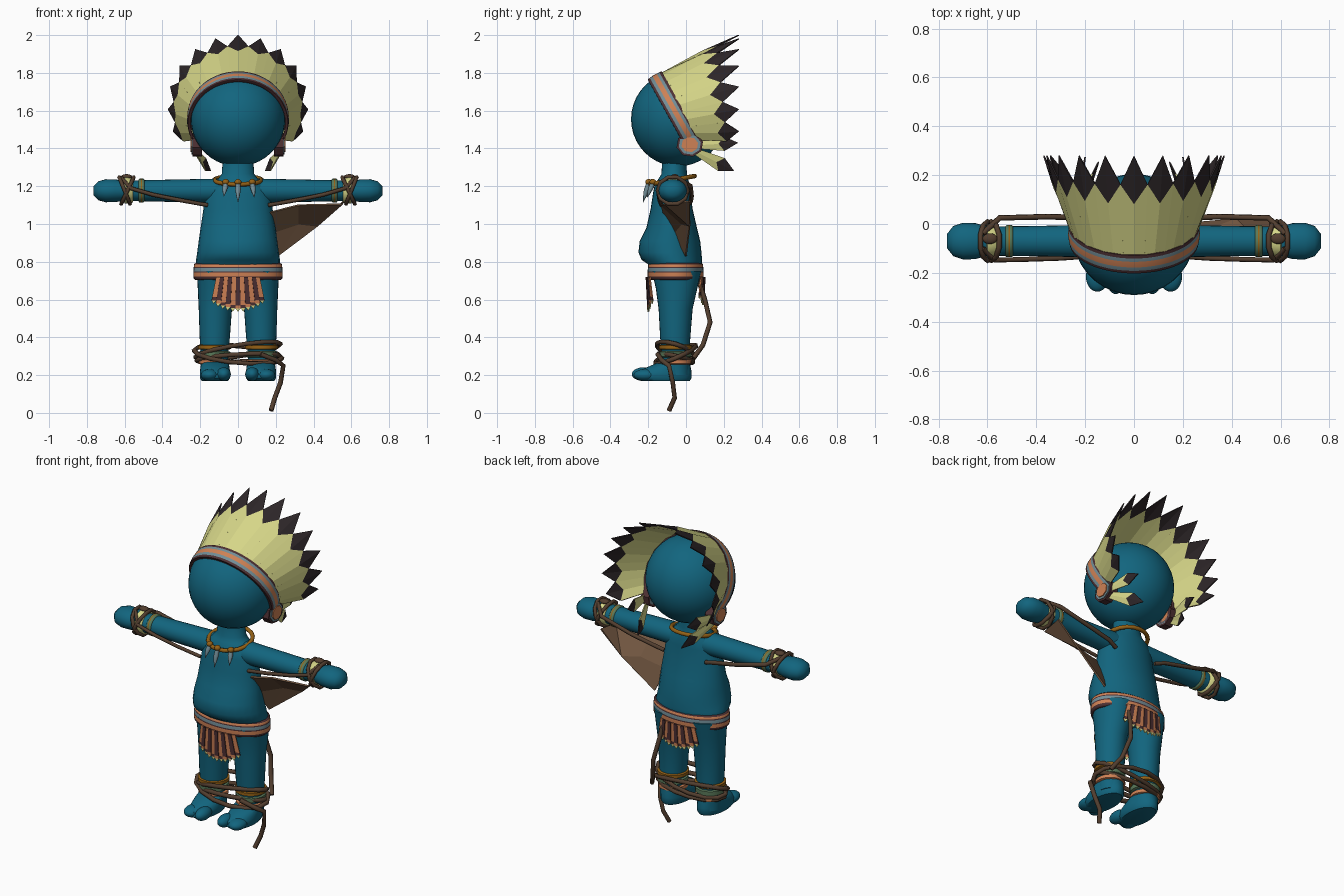
import bpy, math
from mathutils import Vector as V

if "Cube" in bpy.data.objects:
    bpy.data.objects.remove(bpy.data.objects["Cube"])

def mat(name, *c):
    m = bpy.data.materials.new(name)
    m.diffuse_color = (*c, 1)
    m.use_nodes = True
    m.node_tree.nodes["Principled BSDF"].inputs["Base Color"].default_value = m.diffuse_color
    return m

TEAL = mat("teal skin", 0.006, 0.13, 0.21)
PALE = mat("pale feather", 0.68, 0.68, 0.25)
DARK = mat("dark tip", 0.026, 0.019, 0.021)
ORANGE = mat("orange trim", 0.62, 0.22, 0.09)
GREY = mat("blue grey", 0.17, 0.27, 0.31)
MAROON = mat("maroon edge", 0.075, 0.03, 0.033)
ROPE = mat("rope brown", 0.085, 0.048, 0.028)
GOLD = mat("mustard", 0.30, 0.12, 0.008)
GREEN = mat("sage green", 0.10, 0.19, 0.10)
CLOTH = mat("cloth brown", 0.16, 0.09, 0.05)
COS, SIN, TAU = math.cos, math.sin, math.tau

def mesh(name, verts, faces, mats, idx=None, smooth=False, solid=0):
    me = bpy.data.meshes.new(name)
    me.from_pydata([tuple(v) for v in verts], [], faces)
    for m in mats:
        me.materials.append(m)
    if idx:
        for p, i in zip(me.polygons, idx):
            p.material_index = i
    ob = bpy.data.objects.new(name, me)
    bpy.context.collection.objects.link(ob)
    bpy.ops.object.select_all(action='DESELECT')
    ob.select_set(True)
    bpy.context.view_layer.objects.active = ob
    bpy.ops.object.mode_set(mode='EDIT')
    bpy.ops.mesh.select_all(action='SELECT')
    bpy.ops.mesh.normals_make_consistent(inside=False)
    bpy.ops.object.mode_set(mode='OBJECT')
    if smooth:
        bpy.ops.object.shade_smooth_by_angle(angle=math.radians(50))
    if solid:
        s = ob.modifiers.new("thickness", 'SOLIDIFY')
        s.thickness, s.offset = solid, 0
    return ob

def loft(name, rings, mats, idx=None, caps=True, closed=True, smooth=True, solid=0):
    """Skin a list of point rings; idx gives a material slot for each row."""
    n = len(rings[0])
    faces, fi = [], []
    for r in range(len(rings) - 1):
        for i in range(n if closed else n - 1):
            j = (i + 1) % n
            faces.append((r*n + i, r*n + j, r*n + n + j, r*n + n + i))
            fi.append(idx[r] if idx else 0)
    if caps:
        faces += [tuple(range(n)), tuple(range((len(rings) - 1)*n, len(rings)*n))]
        fi += [fi[0], fi[-1]]
    return mesh(name, [p for r in rings for p in r], faces, mats, fi, smooth, solid)

def ring_z(cx, cy, z, rx, ry, n=28):
    return [(cx + rx*COS(TAU*i/n), cy + ry*SIN(TAU*i/n), z) for i in range(n)]

def ring_x(x, cy, cz, ry, rz, n=24):
    return [(x, cy + ry*COS(TAU*i/n), cz + rz*SIN(TAU*i/n)) for i in range(n)]

def tube(name, pts, r, m, cyclic=False, res=1):
    cu = bpy.data.curves.new(name, 'CURVE')
    cu.dimensions, cu.bevel_depth, cu.bevel_resolution, cu.use_fill_caps = '3D', r, res, True
    sp = cu.splines.new('POLY')
    sp.points.add(len(pts) - 1)
    for p, c in zip(sp.points, pts):
        p.co = (*c, 1)
    sp.use_cyclic_u = cyclic
    cu.materials.append(m)
    ob = bpy.data.objects.new(name, cu)
    bpy.context.collection.objects.link(ob)
    bpy.ops.object.select_all(action='DESELECT')
    ob.select_set(True)
    bpy.context.view_layer.objects.active = ob
    bpy.ops.object.convert(target='MESH')

def ball(name, c, s, m):
    rings = [ring_z(c[0], c[1], c[2] - s[2]*COS(math.pi*k/20), s[0]*SIN(math.pi*k/20),
                    s[1]*SIN(math.pi*k/20), 36) for k in range(1, 20)]
    return loft(name, rings, [m])

# head and torso
ball("head", (0, -0.043, 1.555), (0.25, 0.248, 0.25), TEAL)
torso = [(0.66, 0.13, -0.12, 0.03), (0.7, 0.2, -0.17, 0.065), (0.78, 0.222, -0.19, 0.085),
         (0.81, 0.222, -0.235, 0.085), (0.85, 0.216, -0.252, 0.082), (0.91, 0.208, -0.245, 0.075),
         (0.98, 0.198, -0.21, 0.058), (1.08, 0.183, -0.187, 0.035), (1.16, 0.172, -0.175, 0.025),
         (1.21, 0.15, -0.165, 0.02), (1.24, 0.105, -0.145, 0.01), (1.265, 0.086, -0.13, 0.005),
         (1.35, 0.08, -0.125, 0.0)]
loft("torso", [ring_z(0, (a + b)/2, z, w, (b - a)/2) for z, w, a, b in torso], [TEAL])

# arms, hands, legs, feet and their bands
for s, side in ((1, "left"), (-1, "right")):
    arm = [(0.08, 0.07, 0.065), (0.2, 0.066, 0.062), (0.4, 0.062, 0.058), (0.58, 0.06, 0.054),
           (0.61, 0.062, 0.054), (0.65, 0.074, 0.06), (0.7, 0.075, 0.061), (0.74, 0.062, 0.05),
           (0.765, 0.03, 0.025)]
    loft(side + "_arm", [ring_x(s*x, -0.07, 1.176, a, b) for x, a, b in arm], [TEAL])
    loft(side + "_cuff", [ring_x(s*x, -0.07, 1.178, r, r) for x, r in
         ((0.555, 0.06), (0.56, 0.066), (0.6, 0.07), (0.604, 0.06))], [PALE])
    loft(side + "_arm_band", [ring_x(s*x, -0.07, 1.177, r, r - 0.003) for x, r in
         ((0.495, 0.06), (0.5, 0.066), (0.508, 0.066), (0.514, 0.066), (0.522, 0.066),
          (0.527, 0.06))], [GREEN, GOLD], [0, 0, 1, 0, 0])
    leg = [(0.2, 0.125, -0.05, 0.07, 0.07), (0.3, 0.125, -0.055, 0.072, 0.073),
           (0.4, 0.123, -0.057, 0.08, 0.08), (0.55, 0.12, -0.055, 0.088, 0.09),
           (0.66, 0.113, -0.05, 0.1, 0.11), (0.75, 0.11, -0.05, 0.108, 0.13)]
    loft(side + "_leg", [ring_z(s*cx, cy, z, a, b) for z, cx, cy, a, b in leg], [TEAL])
    foot = [(0.17, 0.07, -0.24, 0.02), (0.185, 0.08, -0.26, 0.03), (0.215, 0.08, -0.255, 0.03),
            (0.24, 0.077, -0.21, 0.025), (0.27, 0.072, -0.14, 0.02)]
    loft(side + "_foot", [ring_z(s*0.122, (a + b)/2, z, w, (b - a)/2) for z, w, a, b in foot], [TEAL])
    ball(side + "_big_toe", (s*0.075, -0.225, 0.205), (0.037, 0.062, 0.036), TEAL)
    ball(side + "_small_toes", (s*0.15, -0.215, 0.2), (0.047, 0.062, 0.032), TEAL)
    for nm, z, r, h, m in (("upper", 0.348, 0.088, 0.013, GOLD), ("middle", 0.31, 0.084, 0.018, GREEN),
                           ("lower", 0.27, 0.083, 0.014, ORANGE)):
        loft(f"{side}_{nm}_anklet", [ring_z(s*0.125, -0.055, z + dz*h, r + dr, r + dr) for dz, dr in
             ((-1, -0.012), (-0.7, 0), (0.7, 0), (1, -0.012))], [m])

    # ropes around the wrist and along the arm
    for k, (x0, tilt) in enumerate(((0.6, 0.03), (0.585, -0.035))):
        tube(f"{side}_wrist_rope_{k}", [(s*(x0 + tilt*SIN(TAU*i/10)), -0.07 + 0.08*COS(TAU*i/10),
             1.177 + 0.074*SIN(TAU*i/10)) for i in range(10)], 0.011, ROPE, True)
    ball(side + "_wrist_knot", (s*0.59, -0.06, 1.25), (0.03, 0.022, 0.014), ROPE)
    tube(side + "_front_arm_rope", [(s*0.62, -0.1, 1.245), (s*0.57, -0.148, 1.19), (s*0.45, -0.145, 1.155),
         (s*0.3, -0.14, 1.125), (s*0.16, -0.13, 1.1)], 0.011, ROPE)
    tube(side + "_back_arm_rope", [(s*0.62, -0.04, 1.24), (s*0.55, 0.025, 1.2), (s*0.35, 0.03, 1.15),
         (s*0.2, 0.025, 1.12), (s*0.14, 0.01, 1.1)], 0.012, ROPE)

# hanging cloth below one arm
mesh("hanging_cloth", [(0.16, -0.12, 1.06), (0.32, -0.13, 1.1), (0.55, -0.11, 1.105), (0.56, 0.02, 1.12),
     (0.42, 0.02, 0.99), (0.21, 0.0, 0.83), (0.17, -0.06, 0.95), (0.32, -0.02, 1.0)],
     [(0, 1, 7, 6), (1, 2, 4, 7), (2, 3, 4), (7, 4, 5), (6, 7, 5)], [CLOTH], solid=0.01)

# belt with stripes
rows = ((0.705, 0.222), (0.712, 0.232), (0.722, 0.233), (0.742, 0.233), (0.749, 0.233),
        (0.767, 0.232), (0.773, 0.231), (0.785, 0.23), (0.792, 0.222))
loft("belt", [ring_z(0, -0.055, z, w, w - 0.088, 40) for z, w in rows],
     [MAROON, ORANGE, GREY], [0, 0, 1, 0, 2, 0, 1, 0], caps=False, solid=0.006)

# fringed loincloth, front and back
for nm, sy, drop in (("front", -1, 0.185), ("back", 1, 0.15)):
    vs, fs, mi, n = [], [], [], 11
    for k in range(n):
        u0, u1 = 2*k/n - 1, 2*(k + 1)/n - 1
        um = (u0 + u1)/2
        zb = 0.72 - drop*(1 - 0.28*um*um)
        def pt(u, z):
            x = u*(0.115 + 0.035*(0.72 - z)/0.18)
            return (x, -0.055 + sy*(0.152*math.sqrt(1 - (x/0.25)**2) + 0.004*(k % 2) - 0.05*(0.72 - z)), z)
        b = len(vs)
        vs += [pt(u0, 0.72), pt(u1, 0.72), pt(u1, zb + 0.035), pt(u0, zb + 0.035),
               pt(u1, zb + 0.018), pt(u0, zb + 0.018), pt(um, zb)]
        fs += [(b, b + 1, b + 2, b + 3), (b + 3, b + 2, b + 4, b + 5), (b + 5, b + 4, b + 6)]
        mi += [k % 2, 1 - k % 2, 2]
    mesh(nm + "_loincloth", vs, fs, [ORANGE, MAROON, PALE], mi, solid=0.006)

# necklace with three teeth
tube("necklace", [(0.125*COS(TAU*i/20), -0.072 + 0.118*SIN(TAU*i/20), 1.232 + 0.022*SIN(TAU*i/20))
     for i in range(20)], 0.012, GOLD, True, 2)
for i, (x, y, l) in enumerate(((-0.065, -0.178, 0.075), (0, -0.197, 0.105), (0.075, -0.175, 0.08))):
    ball(f"bead_{i}", (x, y, 1.222), (0.018, 0.018, 0.016), GOLD)
    loft(f"tooth_{i}", [ring_z(x*(1 + 0.15*t), y - 0.03*t, 1.22 - l*t, r, r, 8) for t, r in
         ((0, 0.012), (0.35, 0.015), (0.7, 0.009), (1, 0.001))], [GREY])

# headdress frame: tilted plane through the head
C, N, U, X = V((0, -0.035, 1.555)), V((0, 0.873, 0.488)), V((0, -0.488, 0.873)), V((1, 0, 0))
def on_band(a, r, h):
    return C + X*(r*SIN(a)) + U*(r*COS(a)) + N*h
def on_fan(a, t):
    rim = V((0.37*SIN(a), 0.28, 1.63 + 0.37*COS(a)))
    return on_band(a, 0.262, 0.025).lerp(rim, t)

arc = [math.radians(-126 + 252*i/40) for i in range(41)]
prof = ((0.25, -0.042), (0.263, -0.042), (0.265, -0.03), (0.267, -0.013), (0.267, 0.013),
        (0.266, 0.028), (0.265, 0.04), (0.25, 0.04))
loft("headband", [[on_band(a, r, h) for a in arc] for r, h in prof], [MAROON, GREY, ORANGE],
     [0, 0, 1, 2, 1, 0, 0], caps=False, closed=False, solid=0.005)

# fan of feathers, pale vane with dark diamond tip
def feather(name, bl, br, sr, tip, sl, mid):
    mesh(name, [bl, br, sr, tip, sl, mid, (bl + br)/2],
         [(0, 6, 5, 4), (6, 1, 2, 5), (4, 5, 3), (5, 2, 3)], [PALE, DARK], [0, 0, 1, 1], solid=0.006)

step = math.radians(18.7)
for i in range(-6, 7):
    a, h = i*step, step/2
    out = X*SIN(a) + U*COS(a)
    feather(f"crown_feather_{i + 6}", on_fan(a - h, 0), on_fan(a + h, 0), on_fan(a + h, 0.72),
            on_fan(a, 1), on_fan(a - h, 0.72), on_fan(a, 0.54) + out*0.008)
for i in range(14):
    a = (i - 6.5)*step
    tube(f"feather_seam_{i}", [on_fan(a, 0.02), on_fan(a, 0.7)], 0.003, ROPE)

# rosettes and hanging feathers at the temples
for s, side in ((1, "left"), (-1, "right")):
    for nm, r, x, m in (("rim", 0.072, 0.24, MAROON), ("ring", 0.06, 0.246, GREY), ("core", 0.045, 0.252, ORANGE)):
        loft(f"{side}_rosette_{nm}", [[(s*xx, 0.02 + r*COS(TAU*(k + 0.3)/8), 1.42 + r*0.9*SIN(TAU*(k + 0.3)/8))
             for k in range(8)] for xx in (0.19, x)], [m], smooth=False)
    for k, (tx, ty, tz) in enumerate(((0.2, 0.275, 1.43), (0.145, 0.255, 1.28))):
        b, t = V((s*0.232, 0.03, 1.415 - 0.02*k)), V((s*tx, ty, tz))
        w = (t - b).cross(X).normalized()
        p, q = b.lerp(t, 0.7), b.lerp(t, 0.58) + X*(s*0.008)
        feather(f"{side}_temple_feather_{k}", b - w*0.014, b + w*0.014, p + w*0.038, t, p - w*0.038, q)

# rope wound around both ankles, hanging end and rear strand
for k, (z, tx, ty, g) in enumerate(((0.33, 0.035, 0.03, 0.0), (0.31, -0.02, -0.045, 0.008), (0.29, 0.012, 0.02, -0.006))):
    tube(f"ankle_rope_{k}", [((0.225 + g)*COS(TAU*i/14), -0.055 + (0.1 + g)*SIN(TAU*i/14),
         z + tx*COS(TAU*i/14) - ty*SIN(TAU*i/14)) for i in range(14)], 0.013, ROPE, True)
tube("rope_end", [(0.12, -0.15, 0.31), (0.2, -0.13, 0.28), (0.24, -0.09, 0.25), (0.225, -0.07, 0.16),
     (0.195, -0.06, 0.08), (0.175, -0.09, 0.012)], 0.013, ROPE)
tube("rear_rope", [(0.1, 0.06, 0.72), (0.11, 0.1, 0.6), (0.13, 0.128, 0.48), (0.16, 0.09, 0.36),
     (0.2, 0.04, 0.29)], 0.013, ROPE)
